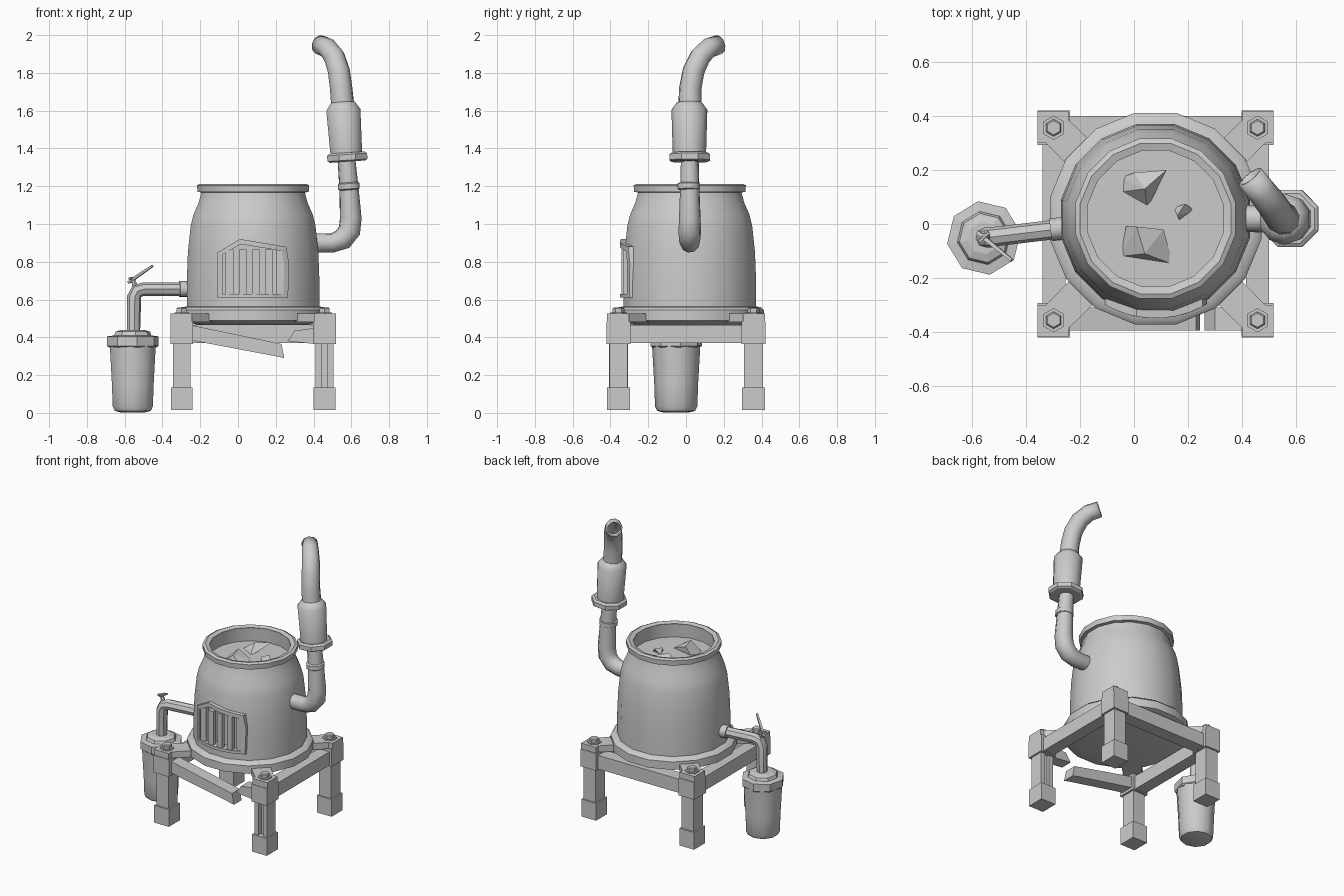
import bpy, bmesh, math
from mathutils import Vector, Matrix

if "Cube" in bpy.data.objects:
    bpy.data.objects.remove(bpy.data.objects["Cube"])

CX, CY = 0.08, 0.02  # kettle axis


def finish(name, bm, angle=None):
    bmesh.ops.recalc_face_normals(bm, faces=bm.faces)
    me = bpy.data.meshes.new(name)
    bm.to_mesh(me)
    bm.free()
    ob = bpy.data.objects.new(name, me)
    bpy.context.collection.objects.link(ob)
    if angle:
        bpy.ops.object.select_all(action='DESELECT')
        ob.select_set(True)
        bpy.context.view_layer.objects.active = ob
        bpy.ops.object.shade_smooth_by_angle(angle=math.radians(angle))
    return ob


def skin(bm, rings, cap_a=True, cap_b=True):
    n = len(rings[0])
    for a, b in zip(rings, rings[1:]):
        for i in range(n):
            j = (i + 1) % n
            bm.faces.new((a[i], a[j], b[j], b[i]))
    if cap_a:
        bm.faces.new(rings[0])
    if cap_b:
        bm.faces.new(rings[-1])


def lathe(name, prof, origin, n, axis=(0, 0, 1), angle=40, spin=0.5):
    """Revolve (radius, height) points about an axis through origin."""
    bm = bmesh.new()
    m = Matrix.Translation(origin) @ Vector((0, 0, 1)).rotation_difference(Vector(axis)).to_matrix().to_4x4()
    rings = []
    for r, h in prof:
        t = [(i + spin) * 2 * math.pi / n for i in range(n)]
        rings.append([bm.verts.new(m @ Vector((r * math.cos(a), r * math.sin(a), h))) for a in t])
    skin(bm, rings)
    return finish(name, bm, angle)


def tube(name, path, n=10, open_end=False):
    """Sweep a circle along (x, y, z, radius) points."""
    bm = bmesh.new()
    p = [Vector(q[:3]) for q in path]
    rings, side, prev = [], None, None
    for i, c in enumerate(p):
        t = (p[min(i + 1, len(p) - 1)] - p[max(i - 1, 0)]).normalized()
        if side is None:
            side = t.orthogonal().normalized()
        else:
            side = prev.rotation_difference(t) @ side
        prev = t
        up = t.cross(side)
        r = path[i][3]
        ang = [k * 2 * math.pi / n for k in range(n)]
        rings.append([bm.verts.new(c + r * (side * math.cos(a) + up * math.sin(a))) for a in ang])
    skin(bm, rings, True, not open_end)
    return finish(name, bm, 42)


def box(name, lo, hi):
    bm = bmesh.new()
    bmesh.ops.create_cube(bm, size=1)
    for v in bm.verts:
        v.co = [l + (h - l) * (c + 0.5) for l, h, c in zip(lo, hi, v.co)]
    return finish(name, bm)


def prism(name, outline, y0, y1):
    """Extrude an (x, z) outline along y."""
    bm = bmesh.new()
    skin(bm, [[bm.verts.new((x, y, z)) for x, z in outline] for y in (y0, y1)])
    return finish(name, bm)


def hull(name, pts):
    bm = bmesh.new()
    bmesh.ops.convex_hull(bm, input=[bm.verts.new(p) for p in pts])
    return finish(name, bm)


# Kettle body, with shallow filled mouth
body = lathe("kettle_body", [(0.3, 0.5), (0.358, 0.51), (0.358, 0.7), (0.352, 0.85), (0.337, 0.99), (0.322, 1.05),
                             (0.295, 1.11), (0.278, 1.17), (0.272, 1.2), (0.258, 1.2), (0.262, 1.11)],
             (CX, CY, 0), 16)
lathe("base_ring", [(0.3, 0.465), (0.37, 0.48), (0.4, 0.49), (0.4, 0.545), (0.385, 0.56), (0.34, 0.565)], (CX, CY, 0), 16)
bm = bmesh.new()
rim = [(0.268, 1.165), (0.3, 1.17), (0.303, 1.205), (0.285, 1.213), (0.257, 1.205)]
rings = [[bm.verts.new((CX + r * math.cos((i + .5) * math.pi / 8), CY + r * math.sin((i + .5) * math.pi / 8), z))
          for i in range(16)] for r, z in rim]
skin(bm, rings + rings[:1], False, False)
finish("kettle_rim", bm, 40)

# Lumps of fuel in the mouth
hull("lump_back", [(-0.05, 0.17, 1.1), (0.0, 0.19, 1.13), (0.12, 0.2, 1.16), (0.05, 0.06, 1.1), (0.04, 0.13, 1.17),
                   (-0.04, 0.12, 1.11)])
hull("lump_front", [(-0.05, -0.12, 1.1), (-0.03, -0.01, 1.12), (0.11, -0.02, 1.13), (0.145, -0.15, 1.1),
                    (0.01, -0.01, 1.17), (0.04, -0.11, 1.17)])
hull("lump_small", [(0.15, 0.06, 1.1), (0.19, 0.075, 1.14), (0.225, 0.05, 1.1), (0.17, 0.01, 1.1), (0.16, 0.03, 1.14)])

# Grated door, bent around the body
outer = [(-0.11, 0.61), (-0.108, 0.85), (0.01, 0.92), (0.255, 0.88), (0.27, 0.79), (0.265, 0.61)]
inner = [(-0.083, 0.63), (-0.08, 0.84), (0.015, 0.893), (0.233, 0.857), (0.245, 0.785), (0.24, 0.63)]


def dense(o, k=5):
    return [tuple(Vector(a).lerp(Vector(b), i / k)) for a, b in zip(o, o[1:] + o[:1]) for i in range(k)]


def bend(x, z, r):
    return (x, CY - math.sqrt(r * r - (x - CX) ** 2), z)


bm = bmesh.new()
rings = [[bm.verts.new(bend(x, z, r)) for x, z in dense(o)]
         for o, r in ((outer, 0.33), (outer, 0.37), (inner, 0.37), (inner, 0.33))]
skin(bm, rings + rings[:1], False, False)
finish("door_frame", bm)
cutter = prism("door_cutter", inner, -0.5, -0.285)
cutter.hide_render = True
cutter.hide_viewport = True
cut = body.modifiers.new("door_recess", 'BOOLEAN')
cut.object = cutter
cut.operation = 'DIFFERENCE'
cut.solver = 'EXACT'
for i, x in enumerate((-0.045, 0.025, 0.095, 0.165, 0.225)):
    y = bend(x, 0, 0.361)[1]
    box("door_bar_%d" % i, (x - 0.02, y, 0.62), (x + 0.02, y + 0.03, 0.865))

# Legs, corner straps and bolts
for sx, sn in ((-1, "left"), (1, "right")):
    for sy, fn in ((-1, "front"), (1, "back")):
        tag = fn + "_" + sn
        x, y = CX + sx * 0.378, sy * 0.357
        for part, w, z0, z1 in (("foot", 0.057, 0.015, 0.135), ("leg", 0.047, 0.13, 0.37), ("leg_head", 0.06, 0.365, 0.485)):
            if part == "leg" and tag == "front_right":
                for k in (-1, 1):  # split post
                    box("leg_plate", (x + k * 0.032 - 0.016, y - w, z0), (x + k * 0.032 + 0.016, y + w, z1))
                box("leg_core", (x - 0.03, y - 0.015, z0), (x + 0.03, y + 0.03, z1))
            else:
                box(part + "_" + tag, (x - w, y - w - 0.004, z0), (x + w, y + w + 0.004, z1))
        # strap outline: square corner narrowing to a diagonal band
        o = [(0.06, 0.06), (-0.055, 0.06), (-0.055, 0.03), (-0.2, -0.11), (-0.11, -0.2), (0.03, -0.055), (0.06, -0.055)]
        bm = bmesh.new()
        skin(bm, [[bm.verts.new((x + sx * a, y + sy * b, z)) for a, b in o] for z in (0.48, 0.525)])
        finish("strap_" + tag, bm)
        lathe("bolt_washer_" + tag, [(0.045, 0.52), (0.045, 0.532)], (x, y, 0), 6, angle=None)
        lathe("bolt_" + tag, [(0.032, 0.53), (0.032, 0.552), (0.026, 0.558)], (x, y, 0), 6, angle=None)

# Frame beams; the front one is snapped
box("beam_left", (-0.34, -0.31, 0.37), (-0.255, 0.31, 0.465))
box("beam_right", (0.415, -0.31, 0.37), (0.5, 0.31, 0.465))
box("beam_back", (-0.25, 0.31, 0.37), (0.41, 0.4, 0.465))
prism("beam_broken", [(-0.25, 0.465), (0.23, 0.365), (0.245, 0.29), (0.2, 0.3), (-0.25, 0.385)], -0.395, -0.31)
prism("beam_stub", [(0.41, 0.45), (0.3, 0.435), (0.262, 0.38), (0.41, 0.365)], -0.395, -0.31)

# Chimney: lower elbow, collar, canister, upper bend
tube("chimney_elbow", [(0.36, 0.02, 0.9, 0.05), (0.5, 0.02, 0.9, 0.052), (0.555, 0.02, 0.92, 0.058),
                       (0.59, 0.02, 0.965, 0.06), (0.597, 0.02, 1.03, 0.058), (0.588, 0.02, 1.18, 0.052),
                       (0.573, 0.02, 1.36, 0.047)])
lean = Vector((-0.068, 0, 1)).normalized()
lathe("chimney_collar", [(0.05, 0), (0.06, 0.006), (0.06, 0.034), (0.05, 0.04)], (0.588, 0.015, 1.18), 10, lean)
lathe("canister_flange", [(0.1, 0), (0.115, 0.008), (0.115, 0.038), (0.1, 0.048)], (0.58, 0.02, 1.33), 8, lean, None)
lathe("canister", [(0.088, 0.03), (0.095, 0.27), (0.066, 0.31), (0.05, 0.315)], (0.576, 0.018, 1.335), 10, lean)
top = tube("chimney_top", [(0.555, 0.02, 1.62, 0.062), (0.546, 0.023, 1.72, 0.06), (0.534, 0.04, 1.81, 0.059),
                           (0.51, 0.075, 1.885, 0.057), (0.473, 0.122, 1.932, 0.054), (0.431, 0.175, 1.95, 0.052)],
           open_end=True)
top.modifiers.new("wall", 'SOLIDIFY').thickness = 0.01

# Drain pipe with tap
tube("drain_pipe", [(-0.25, -0.015, 0.655, 0.036), (-0.5, -0.045, 0.655, 0.036), (-0.535, -0.05, 0.645, 0.038),
                    (-0.55, -0.05, 0.615, 0.038), (-0.553, -0.05, 0.4, 0.034)], 8)
lathe("drain_collar", [(0.044, 0), (0.044, 0.05)], (-0.31, -0.022, 0.655), 8, (1, 0.12, 0), 50)
tube("tap_stem", [(-0.535, -0.05, 0.65, 0.014), (-0.56, -0.045, 0.715, 0.012)], 6)
tube("tap_lever", [(-0.58, -0.03, 0.69, 0.009), (-0.545, -0.06, 0.715, 0.011), (-0.453, -0.135, 0.778, 0.008)], 4)
tube("tap_cross", [(-0.575, -0.065, 0.71, 0.008), (-0.54, -0.03, 0.715, 0.008)], 4)

# Collecting bucket and lid
B = (-0.557, -0.052, 0)
lathe("bucket", [(0.07, 0.003), (0.1, 0.01), (0.112, 0.035), (0.116, 0.15), (0.128, 0.36)], B, 10)
lathe("bucket_lid", [(0.125, 0.345), (0.138, 0.355), (0.138, 0.405), (0.1, 0.41), (0.092, 0.43), (0.06, 0.44)],
      B, 8, angle=None, spin=0.2)
